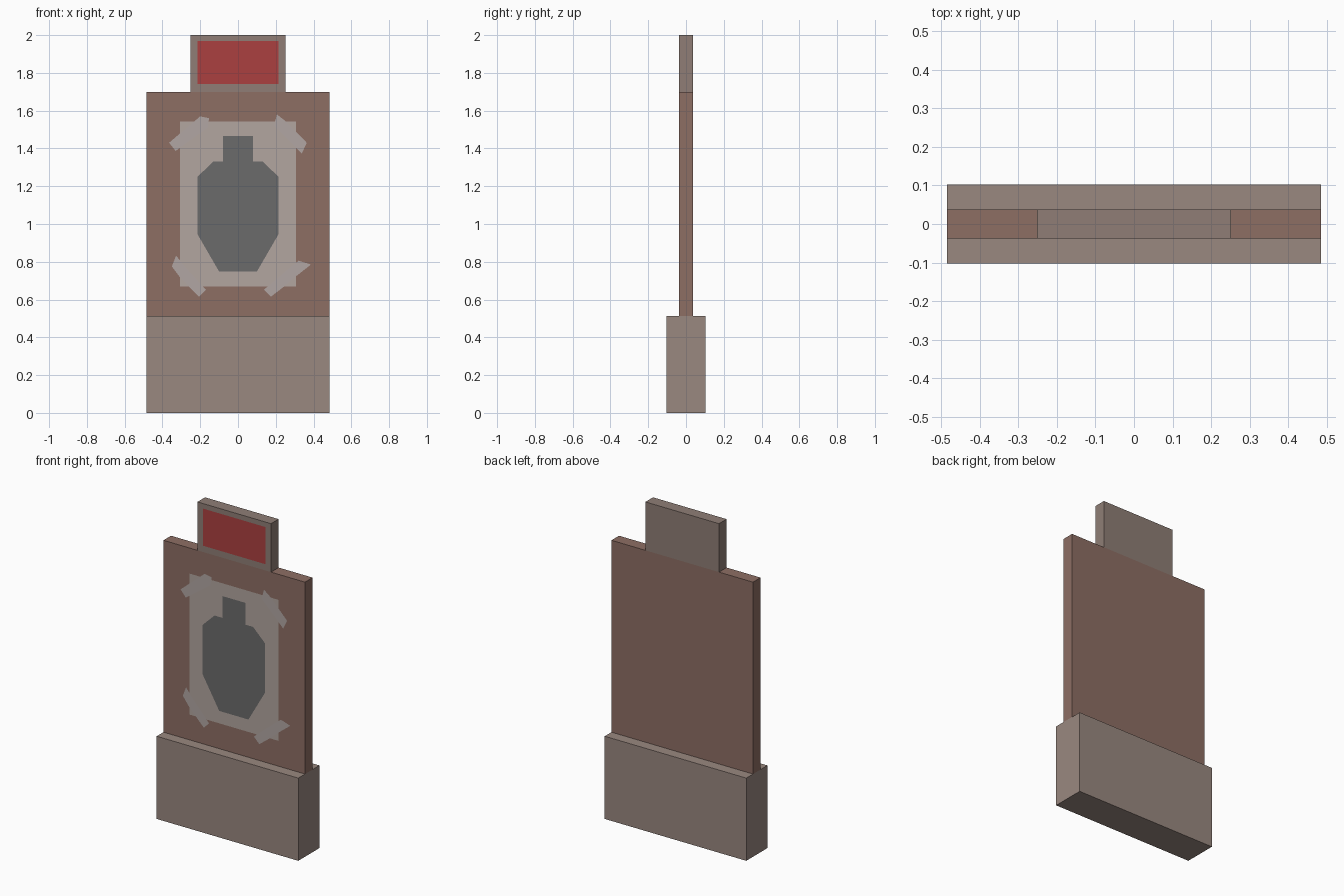
import bpy

if "Cube" in bpy.data.objects:
    bpy.data.objects.remove(bpy.data.objects["Cube"])

FRONT = -0.037  # front face of the panel


def material(name, rgb):
    m = bpy.data.materials.new(name)
    m.diffuse_color = tuple((c / 255) ** 2.2 for c in rgb) + (1,)
    m.use_nodes = True
    m.node_tree.nodes["Principled BSDF"].inputs["Base Color"].default_value = m.diffuse_color
    return m


base_grey = material("stone", (152, 135, 127))
sign_grey = material("sign_frame", (142, 125, 117))
brown = material("board", (140, 110, 100))
red = material("red", (170, 66, 66))
paper_col = material("paper", (177, 164, 158))
tape_col = material("tape", (176, 165, 162))
dark = material("dark", (107, 107, 107))


def add_mesh(name, verts, faces, mat):
    mesh = bpy.data.meshes.new(name)
    mesh.from_pydata(verts, [], faces)
    mesh.materials.append(mat)
    ob = bpy.data.objects.new(name, mesh)
    bpy.context.collection.objects.link(ob)


def box(name, hx, hy, z0, z1, mat):
    verts = [(x, y, z) for z in (z0, z1)
             for x, y in ((-hx, -hy), (hx, -hy), (hx, hy), (-hx, hy))]
    faces = [(3, 2, 1, 0), (4, 5, 6, 7)]
    faces += [(i, (i + 1) % 4, (i + 1) % 4 + 4, i + 4) for i in range(4)]
    add_mesh(name, verts, faces, mat)


def sheet(name, points, lift, mat):
    # flat front-facing polygon, counter-clockwise seen from the front
    area = sum(a[0] * b[1] - b[0] * a[1]
               for a, b in zip(points, points[1:] + points[:1]))
    if area < 0:
        points = points[::-1]
    add_mesh(name, [(x, FRONT - lift, z) for x, z in points],
             [tuple(range(len(points)))], mat)


def rect(hx, z0, z1):
    return [(-hx, z0), (hx, z0), (hx, z1), (-hx, z1)]


# Solid boards
box("base_block", 0.485, 0.103, 0, 0.512, base_grey)
box("main_panel", 0.485, 0.037, 0.512, 1.70, brown)
box("top_sign", 0.252, 0.037, 1.70, 2.0, sign_grey)

# Sign face and paper sheet
sheet("sign_face", rect(0.214, 1.74, 1.97), 0.002, red)
sheet("paper_sheet", rect(0.306, 0.67, 1.543), 0.002, paper_col)

# Mirrored target silhouette
half = [(0.10, 0.748), (0.214, 0.945), (0.214, 1.25),
        (0.132, 1.33), (0.079, 1.33), (0.079, 1.465)]
sheet("target_silhouette", half + [(-x, z) for x, z in half[::-1]], 0.004, dark)

# Torn tape strips on the four corners
tapes = {
    "tape_top_left": [(-.365, 1.43), (-.33, 1.387), (-.16, 1.51), (-.153, 1.56), (-.20, 1.57)],
    "tape_top_right": [(.206, 1.58), (.254, 1.543), (.364, 1.43), (.338, 1.374), (.296, 1.416), (.19, 1.52)],
    "tape_bottom_left": [(-.328, .833), (-.29, .785), (-.17, .652), (-.206, .615), (-.306, .716), (-.35, .775)],
    "tape_bottom_right": [(.137, .652), (.174, .615), (.243, .668), (.312, .727), (.386, .785), (.322, .806), (.275, .77)],
}
for name, pts in tapes.items():
    sheet(name, pts, 0.003, tape_col)
